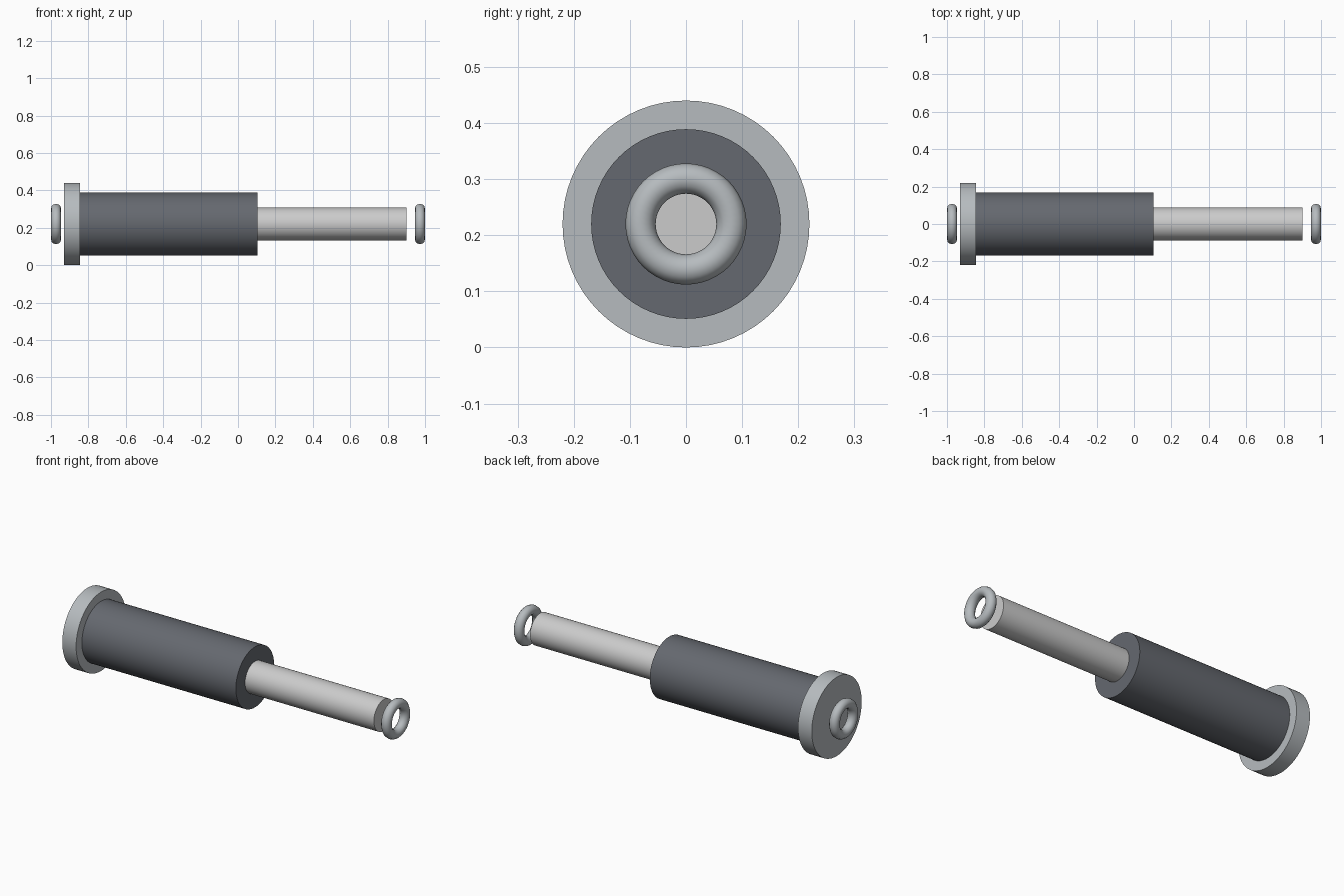
import bpy, math

if "Cube" in bpy.data.objects:
    bpy.data.objects.remove(bpy.data.objects["Cube"])

AXIS_Z = 0.22
ALONG_X = (0, math.pi / 2, 0)


def material(name, rgb):
    m = bpy.data.materials.new(name)
    m.diffuse_color = (*rgb, 1)
    m.use_nodes = True
    m.node_tree.nodes["Principled BSDF"].inputs["Base Color"].default_value = m.diffuse_color
    return m


dark = material("dark_steel", (0.13, 0.14, 0.16))
mid = material("grey_steel", (0.47, 0.50, 0.52))
chrome = material("bright_chrome", (0.80, 0.80, 0.81))


def finish(name, mat):
    ob = bpy.context.object
    ob.name = name
    ob.data.materials.append(mat)
    bpy.ops.object.shade_smooth_by_angle(angle=math.radians(40))


def cylinder(name, x0, x1, radius, mat):
    bpy.ops.mesh.primitive_cylinder_add(
        vertices=64, radius=radius, depth=x1 - x0,
        location=((x0 + x1) / 2, 0, AXIS_Z), rotation=ALONG_X)
    finish(name, mat)


def ring(name, x, mat):
    bpy.ops.mesh.primitive_torus_add(
        major_radius=0.081, minor_radius=0.027, major_segments=48,
        minor_segments=12, location=(x, 0, AXIS_Z), rotation=ALONG_X)
    finish(name, mat)


# Main barrel, base flange and sliding rod
cylinder("barrel", -0.845, 0.105, 0.169, dark)
cylinder("base_flange", -0.93, -0.845, 0.22, mid)
cylinder("piston_rod", 0.10, 0.90, 0.088, chrome)

# Mounting rings, floating just beyond each end
ring("base_mount_ring", -0.973, mid)
ring("rod_mount_ring", 0.973, mid)
